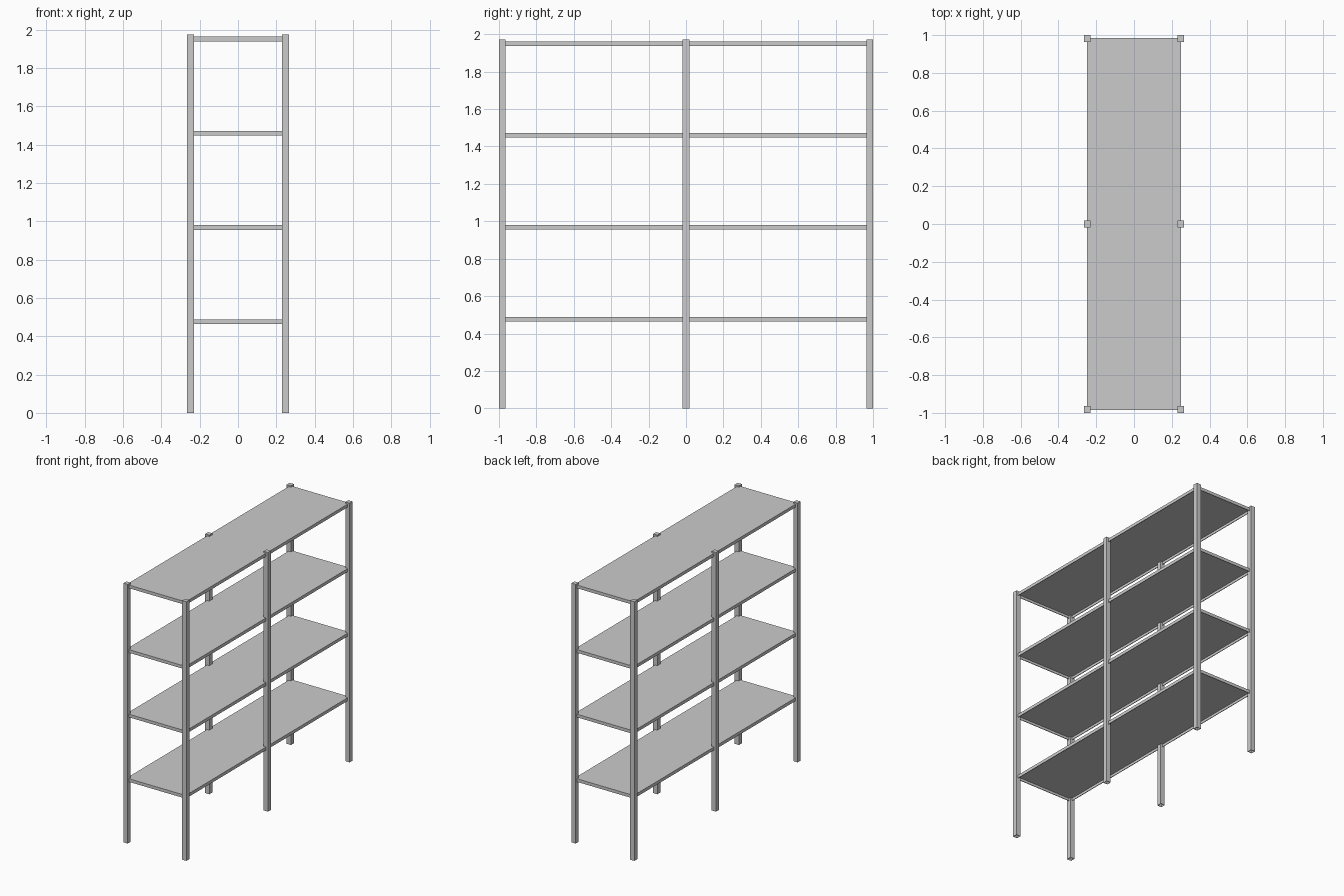
import bpy, bmesh

if "Cube" in bpy.data.objects:
    bpy.data.objects.remove(bpy.data.objects["Cube"])

HX, HY = 0.247, 0.982        # post centres
POST, HEIGHT = 0.036, 1.973
CAP = 0.008
LIP = 0.024


def box(name, lo, hi, drop=None, wall=0.0):
    """Box between two corners; optionally open at the bottom with a wall thickness."""
    bm = bmesh.new()
    bmesh.ops.create_cube(bm, size=1)
    for v in bm.verts:
        v.co = [(lo[i] + hi[i]) / 2 + v.co[i] * (hi[i] - lo[i]) for i in range(3)]
    bm.normal_update()
    if drop == "bottom":
        faces = [f for f in bm.faces if f.normal.z < -0.5]
        bmesh.ops.delete(bm, geom=faces, context="FACES_ONLY")
    mesh = bpy.data.meshes.new(name)
    bm.to_mesh(mesh)
    bm.free()
    ob = bpy.data.objects.new(name, mesh)
    bpy.context.collection.objects.link(ob)
    if wall:
        mod = ob.modifiers.new("wall", "SOLIDIFY")
        mod.thickness = wall
        mod.offset = -1
        mod.use_even_offset = True
    return ob


# Six hollow square posts, each with a thin end cap
h = POST / 2
for side, x in (("left", -HX), ("right", HX)):
    for place, y in (("front", -HY), ("middle", 0), ("back", HY)):
        box(f"{place}_{side}_post", (x - h, y - h, 0), (x + h, y + h, HEIGHT - CAP),
            drop="bottom", wall=0.003)
        box(f"{place}_{side}_post_cap", (x - h, y - h, HEIGHT - CAP), (x + h, y + h, HEIGHT))

# Four sheet shelves with folded-down lips, open underneath
for i in range(4):
    top = 0.488 + 0.4915 * i
    box(f"shelf_{i + 1}", (-0.249, -0.985, top - LIP), (0.249, 0.985, top),
        drop="bottom", wall=0.005)
